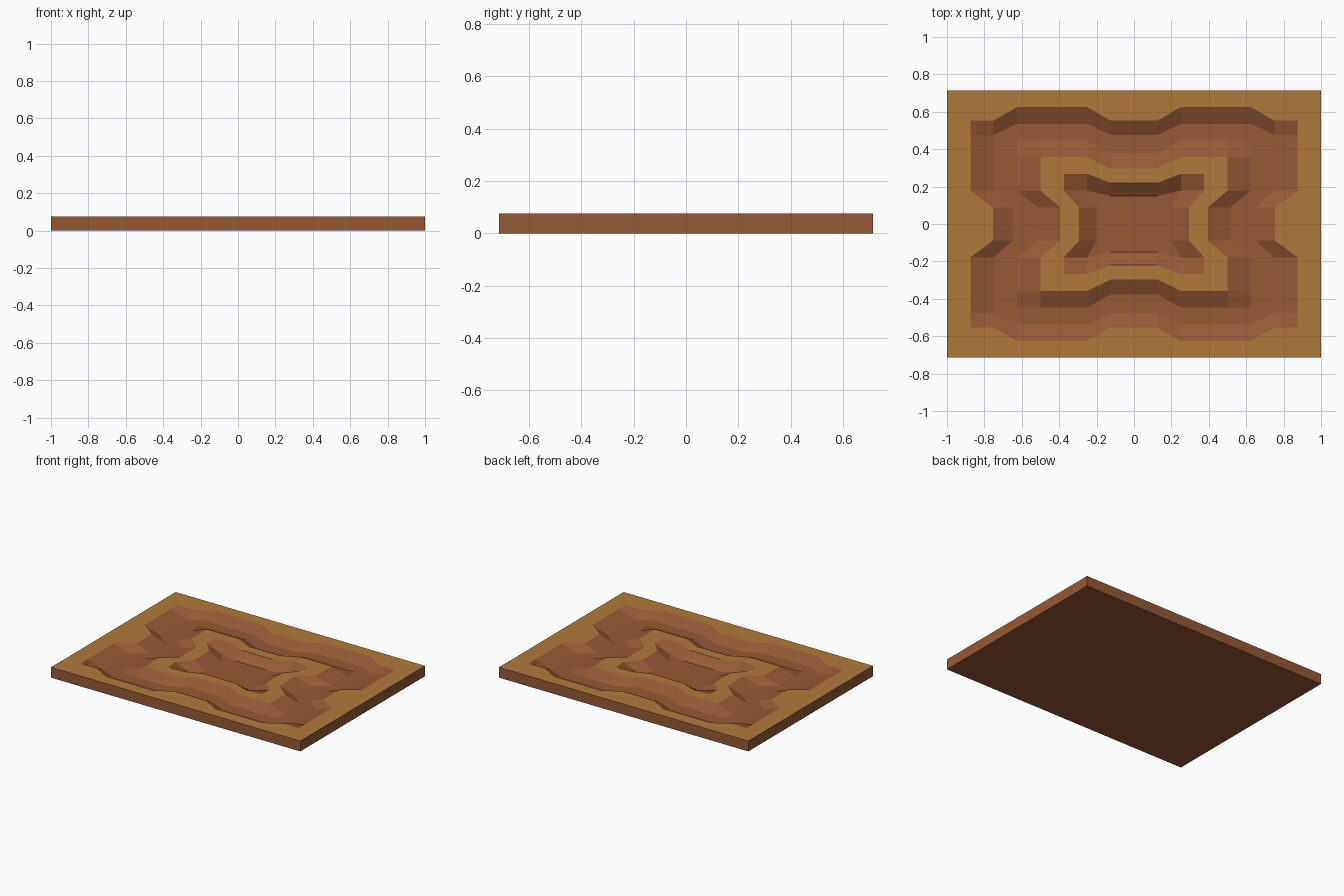
import bpy
import bmesh

HEIGHT = 0.075
HALF_X, HALF_Y = 1.0, 0.714
N = 8  # grid cells on each side of the centre

# Groove depth by square ring, counted outward from the centre
INNER_DEPTH, OUTER_DEPTH = 0.05, 0.04
# Ring distances where the rings pinch inward at the middle of each side
PINCH_X = [0, 0.10, 0.20, 0.295, 0.395, 0.515, 0.65, 0.755, HALF_X]
PINCH_Y = [0, 0.075, 0.15, 0.22, 0.297, 0.377, 0.477, 0.553, HALF_Y]


def make_material(name, color):
    mat = bpy.data.materials.new(name)
    mat.use_nodes = True
    mat.diffuse_color = color
    mat.node_tree.nodes["Principled BSDF"].inputs["Base Color"].default_value = color
    return mat


def depth(i, j):
    ring = max(abs(i), abs(j))
    if ring <= 2:
        return INNER_DEPTH
    return OUTER_DEPTH if ring in (5, 6) else 0.0


def point(i, j):
    a, b = abs(i), abs(j)
    x, y = a * HALF_X / N, b * HALF_Y / N
    if b <= 1:
        x = PINCH_X[a]
    if a <= 1 or (a in (6, 7) and b in (6, 7)):
        y = PINCH_Y[b]
    return (x if i >= 0 else -x, y if j >= 0 else -y, HEIGHT - depth(i, j))


if "Cube" in bpy.data.objects:
    bpy.data.objects.remove(bpy.data.objects["Cube"], do_unlink=True)

earth = make_material("brown_earth", (0.305, 0.10, 0.036, 1))
grass = make_material("tan_top", (0.434, 0.195, 0.044, 1))

bm = bmesh.new()
span = range(-N, N + 1)
grid = {(i, j): bm.verts.new(point(i, j)) for i in span for j in span}

# Carved top: level faces are tan, anything touching a groove is brown
for i in range(-N, N):
    for j in range(-N, N):
        keys = [(i, j), (i + 1, j), (i + 1, j + 1), (i, j + 1)]
        face = bm.faces.new([grid[k] for k in keys])
        face.material_index = 0 if any(depth(*k) for k in keys) else 1

# Side walls and underside
border = [e for e in bm.edges if e.is_boundary]
walls = bmesh.ops.extrude_edge_only(bm, edges=border)["geom"]
for v in (g for g in walls if isinstance(g, bmesh.types.BMVert)):
    v.co.z = 0
for f in (g for g in walls if isinstance(g, bmesh.types.BMFace)):
    f.material_index = 0
rim = [e for e in bm.edges if e.is_boundary]
for f in bmesh.ops.contextual_create(bm, geom=rim)["faces"]:
    f.material_index = 0
bmesh.ops.recalc_face_normals(bm, faces=bm.faces)

mesh = bpy.data.meshes.new("carved_slab")
bm.to_mesh(mesh)
bm.free()
mesh.materials.append(earth)
mesh.materials.append(grass)
slab = bpy.data.objects.new("carved_slab", mesh)
bpy.context.collection.objects.link(slab)
